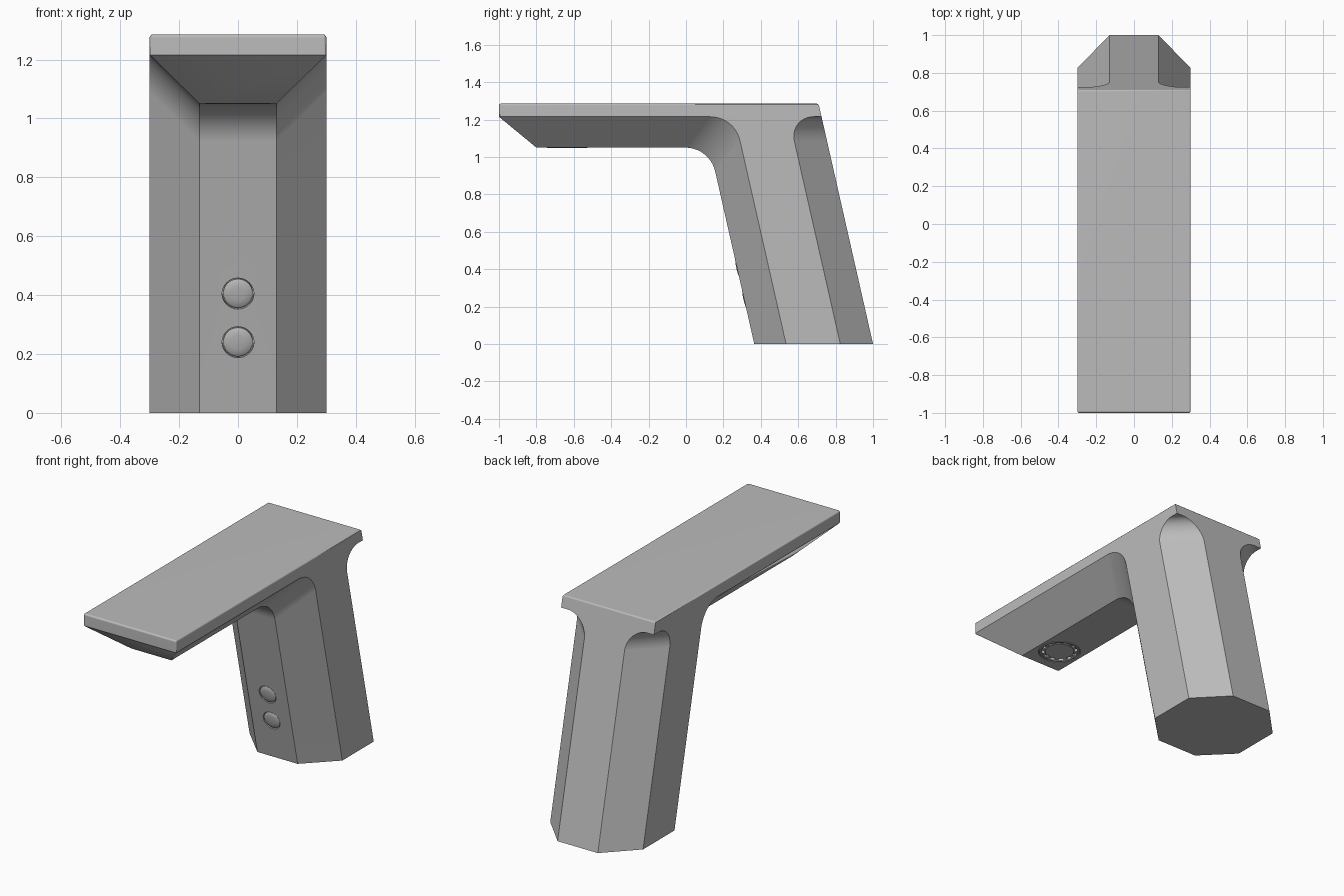
import bpy, bmesh, math
from mathutils import Vector, Matrix

if "Cube" in bpy.data.objects:
    bpy.data.objects.remove(bpy.data.objects["Cube"], do_unlink=True)

# Single satin metal colour
metal = bpy.data.materials.new("satin_grey_metal")
metal.use_nodes = True
GREY = (0.5, 0.5, 0.5, 1)
metal.diffuse_color = GREY
metal.node_tree.nodes["Principled BSDF"].inputs["Base Color"].default_value = GREY

W, FLAT = 0.30, 0.13                # half widths: full body, flat front/back facet
LEAN = 0.2266                       # backward shift in y per unit of height
TOP, SLAB, UNDER = 1.285, 1.215, 1.05


def finish(name, bm, angle=30):
    bmesh.ops.remove_doubles(bm, verts=bm.verts, dist=1e-5)
    bmesh.ops.recalc_face_normals(bm, faces=bm.faces)
    mesh = bpy.data.meshes.new(name)
    bm.to_mesh(mesh)
    bm.free()
    mesh.materials.append(metal)
    ob = bpy.data.objects.new(name, mesh)
    bpy.context.collection.objects.link(ob)
    smooth(ob, angle)
    return ob


def smooth(ob, angle=30):
    bpy.ops.object.select_all(action='DESELECT')
    ob.select_set(True)
    bpy.context.view_layer.objects.active = ob
    bpy.ops.object.shade_smooth_by_angle(angle=math.radians(angle))


def fillet(y0, z, direction, t=0.13, n=10):
    """Arc in the side plane joining a level edge to a leaning edge that meets z=0 at y0."""
    corner = Vector((y0 - LEAN * z, z))
    a = corner + Vector((direction, 0)) * t
    down = Vector((LEAN, -1)).normalized()
    b = corner + down * t
    w = math.sqrt((1 - down.x * direction) / 2)
    pts = []
    for i in range(n + 1):
        u = i / n
        k0, k1, k2 = (1 - u) ** 2, 2 * u * (1 - u) * w, u * u
        pts.append((a * k0 + corner * k1 + b * k2) / (k0 + k1 + k2))
    return [tuple(p) for p in pts]


def lathe(name, profile, matrix, seg=40, closed=False):
    bm = bmesh.new()
    rings = [[bm.verts.new((r * math.cos(math.tau * i / seg), r * math.sin(math.tau * i / seg), z))
              for i in range(seg)] for r, z in profile]
    pairs = list(zip(rings, rings[1:])) + ([(rings[-1], rings[0])] if closed else [])
    for a, b in pairs:
        for i in range(seg):
            j = (i + 1) % seg
            bm.faces.new((a[i], a[j], b[j], b[i]))
    bmesh.ops.transform(bm, matrix=matrix, verts=bm.verts)
    return finish(name, bm)


# Side-plane paths: spout underside running down the front, and the back chamfer
edge_path = [(-1.0, SLAB)] + fillet(0.535, SLAB, -1) + [(0.535, 0)]
keel_path = [(-0.8, UNDER)] + fillet(0.365, UNDER, -1) + [(0.365, 0)]
back_y = lambda z: 1.0 - LEAN * z
back_path = [(back_y(SLAB), SLAB)] + fillet(0.825, SLAB, 1) + [(0.825, 0)]

# Body: leaning octagonal column flowing into the flat-topped spout
bm = bmesh.new()
cache = {}


def vert(p):
    key = tuple(round(c, 5) + 0.0 for c in p)
    if key not in cache:
        cache[key] = bm.verts.new(key)
    return cache[key]


def face(points):
    bm.faces.new(list(dict.fromkeys(vert(p) for p in points)))


def back_edge(p, s):
    y, z = p
    gap = back_y(z) - y
    return (s * (W - gap * (W - FLAT) / 0.175), back_y(z), z)


def at(x, path):
    return [(x, y, z) for y, z in path]


for s in (-1, 1):
    edge, keel = at(s * W, edge_path), at(s * FLAT, keel_path)
    rear, spine = at(s * W, back_path), [back_edge(p, s) for p in back_path]
    for a, b in ((edge, keel), (rear, spine)):
        for i in range(len(a) - 1):
            face((a[i], a[i + 1], b[i + 1], b[i]))
    face(edge + rear[::-1] + [(s * W, back_y(TOP), TOP), (s * W, -1, TOP)])

left, right = at(-FLAT, keel_path), at(FLAT, keel_path)
for i in range(len(left) - 1):
    face((left[i], left[i + 1], right[i + 1], right[i]))


def mirrored(points):
    return points + [(-x, y, z) for x, y, z in reversed(points)]


face(mirrored([(W, -1, SLAB), (FLAT, -0.8, UNDER)]))                      # sloped spout tip
face(mirrored([(W, -1, SLAB), (W, -1, TOP)]))                             # slab front
face(mirrored([(W, -1, TOP), (W, back_y(TOP), TOP)]))                     # slab top
face(mirrored([(W, back_y(TOP), TOP)] + [back_edge(p, 1) for p in back_path]))  # back
face(mirrored([(FLAT, 0.365, 0), (W, 0.535, 0), (W, 0.825, 0), (FLAT, 1.0, 0)]))  # base

# Soften the slab's top rim and front corners
bmesh.ops.recalc_face_normals(bm, faces=bm.faces)
rim = [e for e in bm.edges
       if all(v.co.z > TOP - 0.001 for v in e.verts)
       or (all(v.co.y < -0.999 for v in e.verts)
           and abs(e.verts[0].co.z - e.verts[1].co.z) > 0.01)]
bmesh.ops.bevel(bm, geom=rim, offset=0.01, segments=3, profile=0.5, affect='EDGES')
body = finish("tap_body", bm)

# Placement of the sensors and the outlet
front_normal = Vector((0, -1, -LEAN))
tilt = front_normal.to_track_quat('Z', 'Y').to_matrix().to_4x4()
sensor_places = [Matrix.Translation((0, 0.365 - LEAN * z, z)) @ tilt for z in (0.24, 0.405)]
outlet = Matrix.Translation((0, -0.635, UNDER)) @ Matrix.Rotation(math.pi, 4, 'X')

# Recesses cut into the body
for place, r, depth in [(m, 0.054, 0.02) for m in sensor_places] + [(outlet, 0.115, 0.03)]:
    cutter = lathe("recess_cutter", [(0, 0.02), (r, 0.02), (r, -depth), (0, -depth)], place)
    cutter.hide_render = True
    mod = body.modifiers.new("recess", 'BOOLEAN')
    mod.operation, mod.solver, mod.object = 'DIFFERENCE', 'EXACT', cutter
    bpy.context.view_layer.objects.active = body
    bpy.ops.object.modifier_apply(modifier=mod.name)
    bpy.data.objects.remove(cutter, do_unlink=True)
smooth(body)
weighted = body.modifiers.new("even_shading", 'WEIGHTED_NORMAL')
weighted.keep_sharp = True

# Slightly domed sensor buttons
for name, place in zip(("lower_sensor", "upper_sensor"), sensor_places):
    lathe(name, [(0, -0.021), (0.05, -0.021), (0.05, -0.003), (0.046, 0),
                 (0.025, 0.003), (0, 0.004)], place)

# Outlet: outer ring, recessed core and a circle of teeth between them
lathe("outlet_ring", [(0.098, -0.031), (0.112, -0.031), (0.112, -0.002),
                      (0.109, 0.001), (0.101, 0.001), (0.098, -0.002)], outlet, closed=True)
lathe("outlet_core", [(0, -0.031), (0.082, -0.031), (0.082, -0.006), (0.078, -0.003),
                      (0, -0.003)], outlet)
bm = bmesh.new()
for i in range(12):
    m = (outlet @ Matrix.Rotation(math.tau * i / 12, 4, 'Z')
         @ Matrix.Translation((0.09, 0, -0.018)) @ Matrix.Diagonal((0.02, 0.022, 0.026, 1)))
    bmesh.ops.create_cube(bm, size=1, matrix=m)
finish("outlet_teeth", bm)
